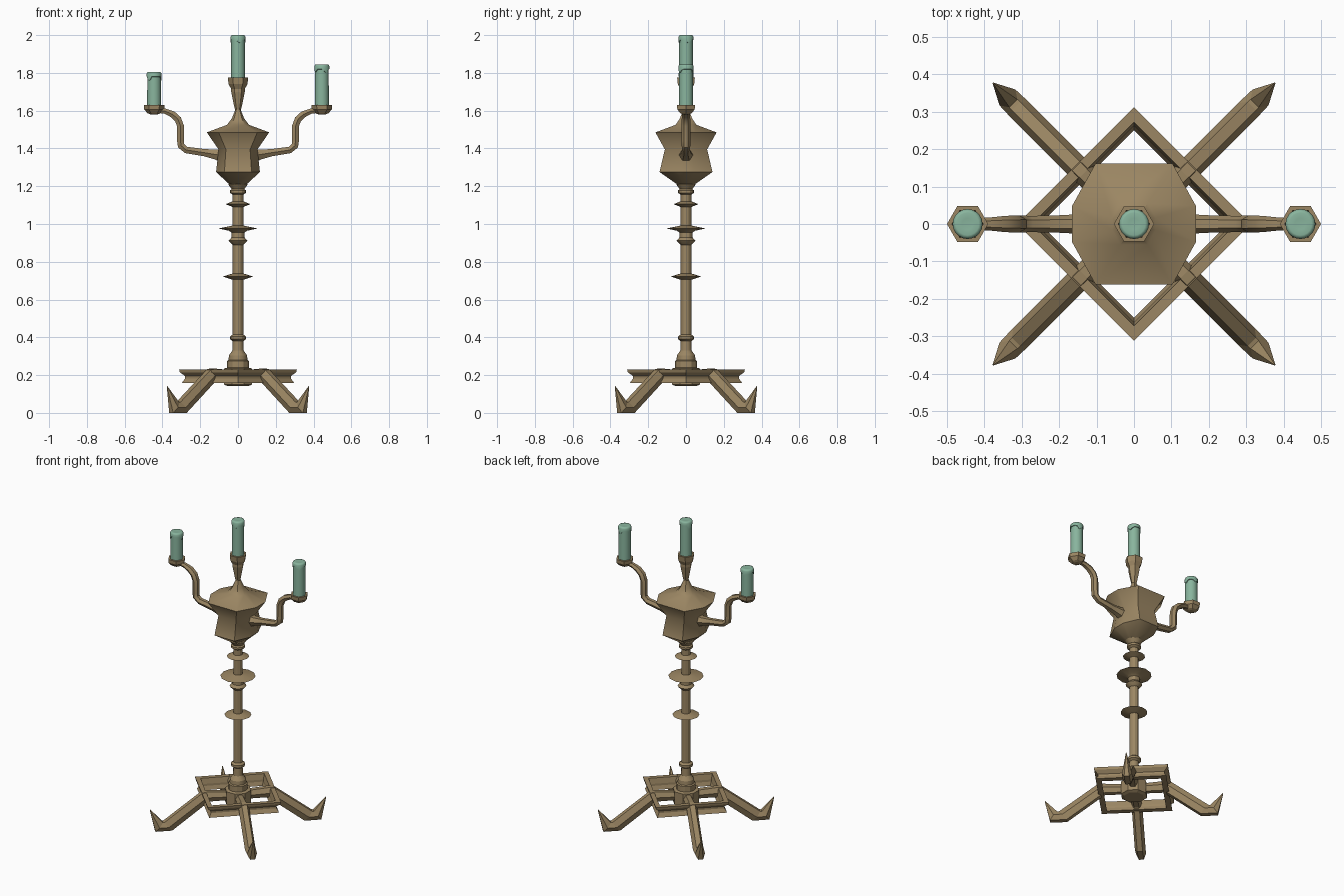
import bpy, bmesh, math
from mathutils import Vector

if "Cube" in bpy.data.objects:
    bpy.data.objects.remove(bpy.data.objects["Cube"])


def material(name, rgb):
    m = bpy.data.materials.new(name)
    m.diffuse_color = (*rgb, 1)
    m.use_nodes = True
    m.node_tree.nodes["Principled BSDF"].inputs["Base Color"].default_value = m.diffuse_color
    return m


BRONZE = material("aged_bronze", (0.33, 0.24, 0.125))
WAX = material("green_wax", (0.25, 0.46, 0.34))


def loft(name, rings, mat, smooth=30, closed=False):
    """Skin a list of equal-length point rings; cap the ends unless closed."""
    bm = bmesh.new()
    loops = [[bm.verts.new(p) for p in ring] for ring in rings]
    n = len(loops[0])
    pairs = list(zip(loops, loops[1:]))
    if closed:
        pairs.append((loops[-1], loops[0]))
    else:
        bm.faces.new(loops[0])
        bm.faces.new(loops[-1])
    for a, b in pairs:
        for i in range(n):
            j = (i + 1) % n
            bm.faces.new((a[i], a[j], b[j], b[i]))
    bmesh.ops.recalc_face_normals(bm, faces=bm.faces)
    for f in bm.faces:
        f.smooth = smooth > 0
    for e in bm.edges:
        e.smooth = e.calc_face_angle(0) < math.radians(smooth)
    me = bpy.data.meshes.new(name)
    bm.to_mesh(me)
    bm.free()
    me.materials.append(mat)
    ob = bpy.data.objects.new(name, me)
    bpy.context.collection.objects.link(ob)
    return ob


def lathe(name, profile, sides, mat=BRONZE, x=0, phase=0, smooth=30, closed=False):
    """Turn (radius, z) points around a vertical axis at x."""
    angles = [phase + i * math.tau / sides for i in range(sides)]
    rings = [[(x + r * math.cos(a), r * math.sin(a), z) for a in angles]
             for r, z in profile]
    return loft(name, rings, mat, smooth, closed)


# --- base: hub and diamond frame with a waisted bar section
lathe("base_hub", [(.06, .142), (.08, .15), (.08, .235), (.06, .24)], 8,
      phase=math.pi / 8, smooth=0)
lathe("base_frame", [(.312, .23), (.308, .215), (.28, .195), (.28, .182), (.298, .158),
                     (.25, .158), (.262, .182), (.262, .195), (.272, .23)],
      4, smooth=0, closed=True)

# --- four legs: each section is (top r, top z, bottom r, bottom z, half width)
LEG = [(.05, .225, .05, .172, .028), (.19, .235, .175, .172, .03),
       (.215, .232, .19, .162, .032), (.445, .058, .40, .0, .032),
       (.455, .056, .50, .0, .03), (.53, .142, .532, .138, .002)]
for k in range(4):
    a = math.pi / 4 + k * math.pi / 2
    u, v = Vector((math.cos(a), math.sin(a), 0)), Vector((-math.sin(a), math.cos(a), 0))
    rings = []
    for tr, tz, br, bz, w in LEG:
        top, bot = u * tr + Vector((0, 0, tz)), u * br + Vector((0, 0, bz))
        mid = (top + bot) / 2
        rings.append([top - v * w * .5, top + v * w * .5, mid + v * w,
                      bot + v * w * .5, bot - v * w * .5, mid - v * w])
    loft(f"leg_{k + 1}", rings, BRONZE, smooth=0)

# --- column foot, shaft and turned rings
lathe("column", [(.058, .235), (.058, .275), (.05, .28), (.048, .305), (.03, .33),
                 (.028, .38), (.042, .39), (.042, .405), (.028, .415),
                 (.028, .705), (.045, .71), (.08, .722), (.045, .733), (.028, .738),
                 (.028, .89), (.035, .895), (.05, .912), (.035, .928), (.035, .955),
                 (.05, .965), (.105, .976), (.05, .987), (.028, .992),
                 (.028, 1.09), (.04, 1.095), (.066, 1.105), (.04, 1.115), (.028, 1.12),
                 (.028, 1.155), (.042, 1.165), (.042, 1.178), (.034, 1.185),
                 (.052, 1.21), (.035, 1.225)], 12)

# --- faceted bulb: scaled octagons (z, half x, half y)
OCT = [(1, .3), (.62, 1), (-.62, 1), (-1, .3), (-1, -.3), (-.62, -1), (.62, -1), (1, -.3)]
BULB = [(1.205, .04, .04), (1.275, .116, .14), (1.395, .103, .112),
        (1.485, .165, .162), (1.525, .058, .055), (1.56, .032, .032), (1.61, .012, .012)]
loft("bulb", [[(x * hx, y * hy, z) for x, y in OCT] for z, hx, hy in BULB], BRONZE, smooth=48)

# --- centre candle holder
lathe("centre_holder", [(.012, 1.59), (.022, 1.63), (.036, 1.70), (.036, 1.715), (.05, 1.74),
                        (.054, 1.775), (.042, 1.775), (.04, 1.76)], 6, smooth=0)

# --- side arms: path points (x, z, half thickness), six-sided tube
ARM = [(.06, 1.36, .05), (.12, 1.368, .03), (.18, 1.378, .022), (.275, 1.392, .02),
       (.302, 1.415, .021), (.304, 1.44, .021), (.305, 1.52, .021), (.318, 1.555, .021),
       (.345, 1.58, .02), (.385, 1.597, .016), (.43, 1.602, .014)]


def arm(name, side):
    rings = []
    for i, (x, z, t) in enumerate(ARM):
        p, q = ARM[max(i - 1, 0)], ARM[min(i + 1, len(ARM) - 1)]
        d = Vector((q[0] - p[0], q[1] - p[1])).normalized()
        ring = []
        for k in range(6):
            c, s = math.cos(k * math.pi / 3) * 1.08, math.sin(k * math.pi / 3)
            ring.append((side * (x - d.y * t * s), t * c, z + d.x * t * s))
        rings.append(ring)
    loft(name, rings, BRONZE, smooth=40)
    lathe(name + "_cup", [(.018, 1.58), (.034, 1.586), (.053, 1.606), (.055, 1.63),
                          (.042, 1.63), (.04, 1.618)], 6, x=side * .444, smooth=0)


arm("left_arm", -1)
arm("right_arm", 1)


# --- candles: plain body plus a rim with uneven drips
def candle(name, x, z0, z1):
    n = 20
    lathe(name, [(.037, z0), (.036, z1 - .02)], n, WAX, x)

    def ring(r, z, drip=0):
        pts = []
        for i in range(n):
            a = i * math.tau / n
            d = max(0, math.sin(3 * a + x * 9) + .6 * math.sin(5 * a + 1))
            pts.append((x + r * math.cos(a), r * math.sin(a), z - drip * d))
        return pts
    loft(name + "_rim", [ring(.035, z1 - .026, .015), ring(.040, z1 - .025, .015),
                         ring(.040, z1 - .01), ring(.036, z1 - .002),
                         ring(.03, z1), ring(.015, z1 - .002)], WAX, smooth=50)


candle("centre_candle", 0, 1.76, 2.0)
candle("left_candle", -.444, 1.615, 1.805)
candle("right_candle", .444, 1.615, 1.845)
